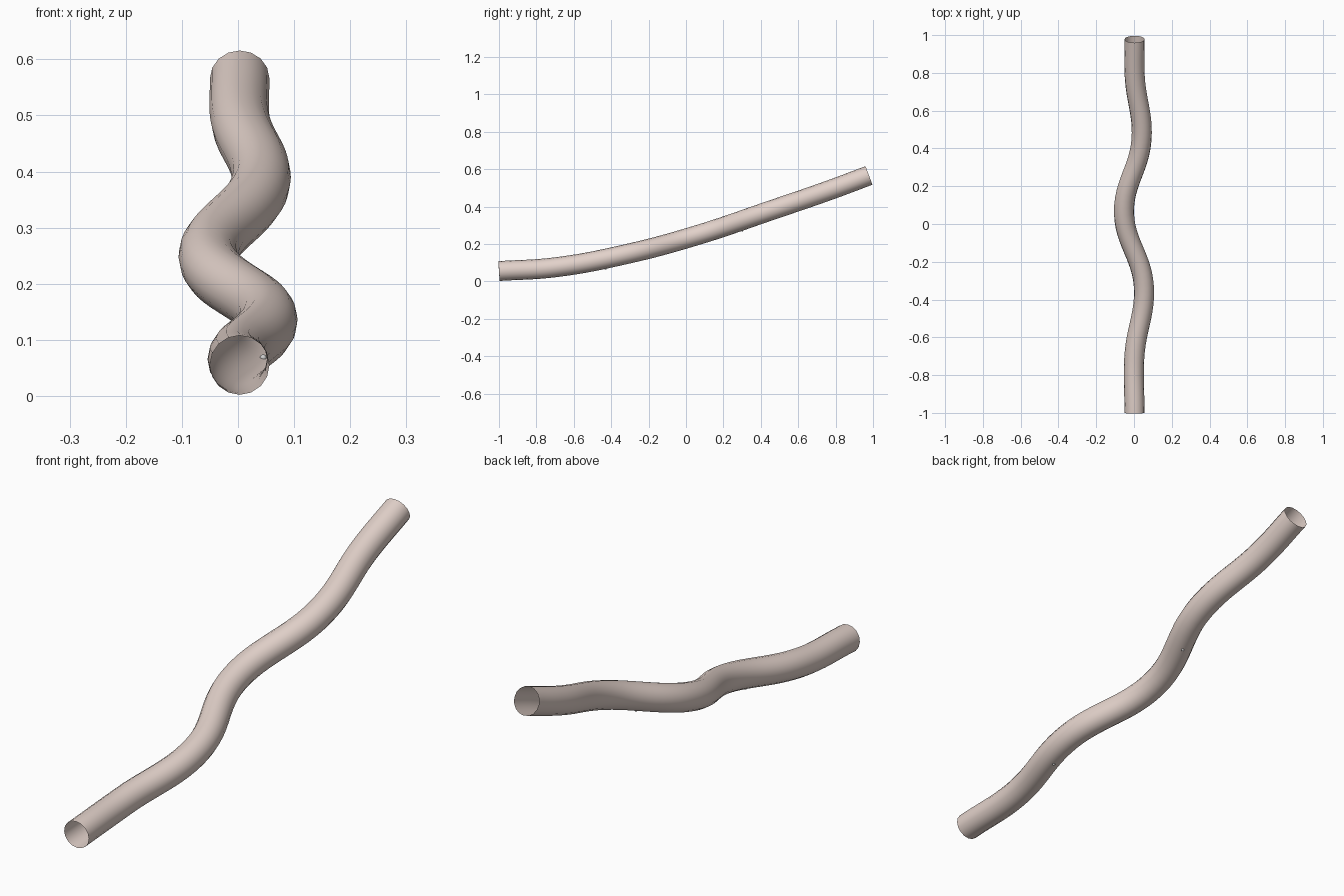
import bpy

if "Cube" in bpy.data.objects:
    bpy.data.objects.remove(bpy.data.objects["Cube"])

# Winding hollow tube: bezier path swept with a round section, open ends
path = [(0.003, -1.0, 0.055), (0.002, -0.7, 0.075), (0.052, -0.33, 0.143),
        (-0.053, 0.06, 0.247), (0.04, 0.45, 0.378), (0.004, 0.78, 0.492),
        (0.003, 0.978, 0.566)]
curve = bpy.data.curves.new("tube", 'CURVE')
curve.dimensions = '3D'
curve.resolution_u = 12
curve.bevel_depth = 0.053
curve.bevel_resolution = 6
curve.use_fill_caps = False
spline = curve.splines.new('BEZIER')
spline.bezier_points.add(len(path) - 1)
for point, co in zip(spline.bezier_points, path):
    point.co = co
    point.handle_left_type = point.handle_right_type = 'AUTO'
tube = bpy.data.objects.new("tube", curve)
bpy.context.collection.objects.link(tube)
mat = bpy.data.materials.new("pale_pink")
mat.diffuse_color = (0.76, 0.64, 0.59, 1)
mat.use_nodes = True
mat.node_tree.nodes["Principled BSDF"].inputs["Base Color"].default_value = mat.diffuse_color
curve.materials.append(mat)
bpy.context.view_layer.objects.active = tube
tube.select_set(True)
bpy.ops.object.convert(target='MESH')
bpy.ops.object.shade_smooth_by_angle()

# Tiny beads set in the underside wall
for i, loc in enumerate([(0.045, -0.43, 0.068), (0.005, 0.3, 0.272)]):
    bpy.ops.mesh.primitive_uv_sphere_add(segments=12, ring_count=8,
                                         radius=0.006, location=loc)
    bead = bpy.context.object
    bead.name = f"bead_{i + 1}"
    bpy.ops.object.shade_smooth_by_angle()
